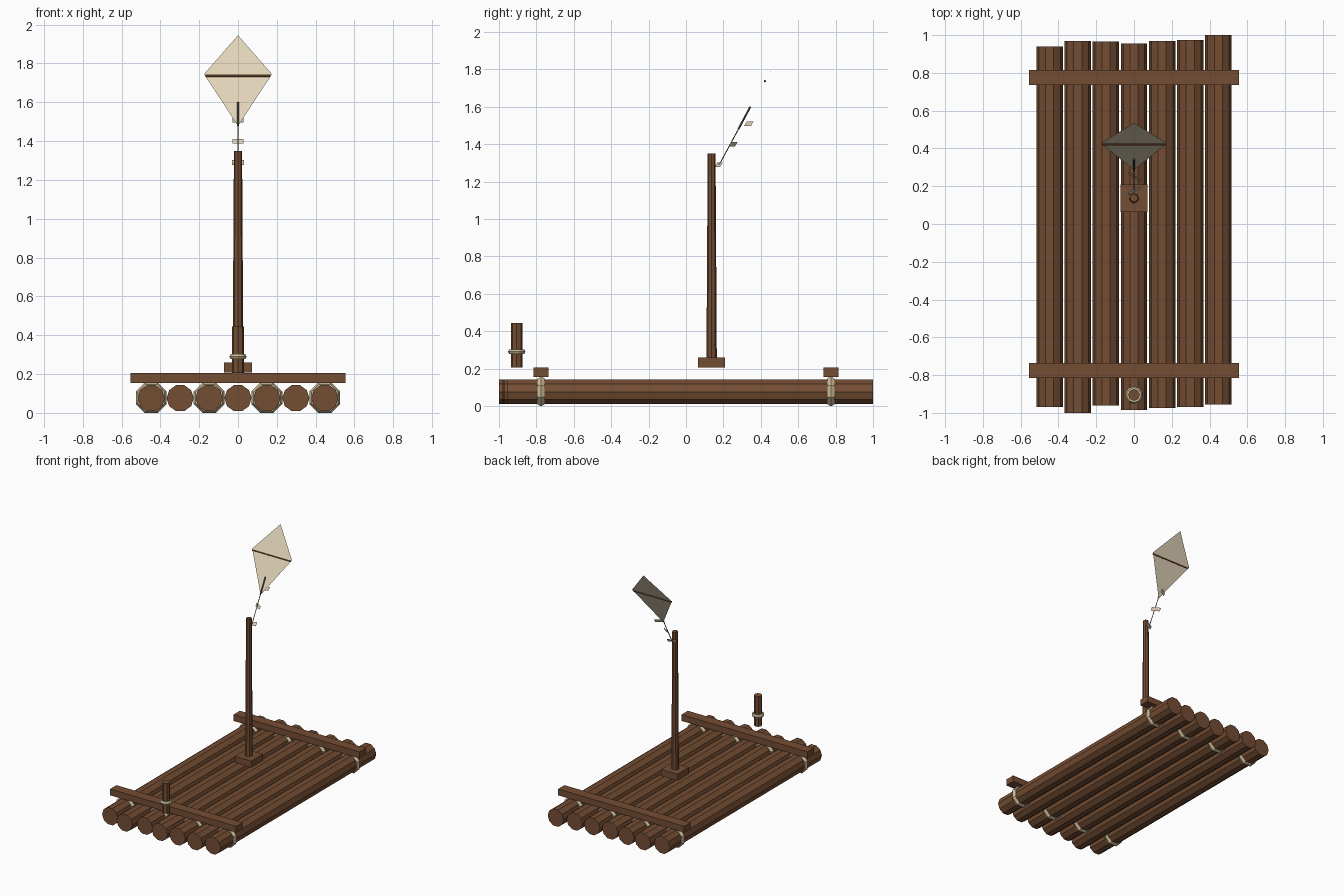
import bpy, bmesh
from math import cos, sin, pi, radians
from mathutils import Vector

cube = bpy.data.objects.get("Cube")
if cube:
    bpy.data.objects.remove(cube, do_unlink=True)


def material(name, rgb):
    m = bpy.data.materials.new(name)
    m.use_nodes = True
    m.diffuse_color = (*rgb, 1)
    m.node_tree.nodes["Principled BSDF"].inputs["Base Color"].default_value = (*rgb, 1)
    return m


WOOD = material("brown wood", (0.175, 0.074, 0.033))
ROPE = material("pale rope", (0.60, 0.50, 0.31))
CLOTH = material("cream cloth", (0.75, 0.65, 0.48))
CORD = material("dark cord", (0.12, 0.11, 0.08))


def finish(name, bm, mat):
    mesh = bpy.data.meshes.new(name)
    bm.to_mesh(mesh)
    bm.free()
    mesh.materials.append(mat)
    ob = bpy.data.objects.new(name, mesh)
    bpy.context.collection.objects.link(ob)
    return ob


def rod(name, start, end, r0, r1, sides, mat, side_dir=(1, 0, 0)):
    """Tapered prism between two points, with one corner towards side_dir."""
    start, end, u = Vector(start), Vector(end), Vector(side_dir)
    v = (end - start).normalized().cross(u)
    bm = bmesh.new()
    rings = []
    for centre, r in ((start, r0), (end, r1)):
        angles = [2 * pi * i / sides for i in range(sides)]
        rings.append([bm.verts.new(centre + r * (u * cos(a) + v * sin(a))) for a in angles])
    a, b = rings
    for i in range(sides):
        j = (i + 1) % sides
        bm.faces.new((a[i], a[j], b[j], b[i]))
    bm.faces.new(a[::-1])
    bm.faces.new(b)
    return finish(name, bm, mat)


def box(name, centre, size, mat):
    bm = bmesh.new()
    bmesh.ops.create_cube(bm, size=1)
    bmesh.ops.scale(bm, vec=size, verts=bm.verts)
    bmesh.ops.translate(bm, vec=centre, verts=bm.verts)
    return finish(name, bm, mat)


def plate(name, points, mat):
    bm = bmesh.new()
    bm.faces.new([bm.verts.new(p) for p in points])
    return finish(name, bm, mat)


def rope_ring(name, centre, major, minor, segments, direction):
    """Coil of rope around an axis along the given direction."""
    d = Vector(direction)
    u = Vector((1, 0, 0))
    v = d.cross(u)
    bm = bmesh.new()
    grid = []
    for i in range(segments):
        a = 2 * pi * (i + 0.5) / segments
        out = u * cos(a) + v * sin(a)
        ring = []
        for k in range(6):
            b = 2 * pi * k / 6
            ring.append(bm.verts.new(Vector(centre) + out * (major + minor * cos(b)) + d * minor * sin(b)))
        grid.append(ring)
    for i in range(segments):
        p, q = grid[i], grid[(i + 1) % segments]
        for k in range(6):
            n = (k + 1) % 6
            bm.faces.new((p[k], q[k], q[n], p[n]))
    bmesh.ops.recalc_face_normals(bm, faces=bm.faces)
    return finish(name, bm, ROPE)


# Deck of seven uneven logs
log_ends = [(-0.97, 0.94), (-1.0, 0.97), (-0.96, 0.965), (-0.985, 0.955),
            (-0.975, 0.97), (-0.97, 0.975), (-0.955, 1.0)]
log_x = [0.149 * (i - 3) for i in range(7)]
for i, (x, (front, back)) in enumerate(zip(log_x, log_ends)):
    rod(f"log_{i + 1}", (x, front, 0.076), (x, back, 0.076), 0.07, 0.07, 10, WOOD)

# Cross beams, lashed to every other log
for end, y in (("front", -0.775), ("back", 0.775)):
    box(f"{end}_cross_beam", (0, y, 0.18), (1.11, 0.08, 0.05), WOOD)
    for i in range(0, 7, 2):
        rope_ring(f"{end}_lashing_{i + 1}", (log_x[i], y, 0.078), 0.064, 0.022, 8, (0, 1, 0))

# Mast and its foot
box("mast_foot", (0, 0.137, 0.233), (0.145, 0.145, 0.052), WOOD)
rod("mast", (0, 0.137, 0.21), (0, 0.137, 1.35), 0.028, 0.021, 8, WOOD)

# Mooring post with a coil of rope
rod("mooring_post", (0, -0.905, 0.205), (0, -0.905, 0.445), 0.031, 0.031, 8, WOOD)
rope_ring("post_rope", (0, -0.905, 0.29), 0.032, 0.015, 10, (0, 0, 1))

# Kite with its spar and tail cord
plate("kite_sail", [(0, 0.285, 1.478), (0.175, 0.428, 1.745), (0, 0.535, 1.945),
                    (-0.175, 0.428, 1.745)], CLOTH)
rod("kite_spar", (-0.168, 0.422, 1.737), (0.168, 0.422, 1.737), 0.007, 0.007, 6, WOOD, (0, 0, 1))
rod("kite_cord", (0, 0.175, 1.285), (0, 0.284, 1.487), 0.003, 0.003, 6, CORD)
rod("kite_spine", (0, 0.28, 1.48), (0, 0.344, 1.6), 0.006, 0.006, 6, CORD)

# Bows along the tail
for i, (y, z, turn) in enumerate([(0.175, 1.29, 25), (0.252, 1.4, -30), (0.335, 1.508, 32)]):
    across = Vector((cos(radians(turn)), sin(radians(turn)), 0)) * 0.034
    up = Vector((0, 0.5, 0.85)) * 0.014
    c = Vector((0, y, z))
    plate(f"tail_bow_{i + 1}", [c - across - up, c + across - up, c + across + up, c - across + up], CLOTH)
